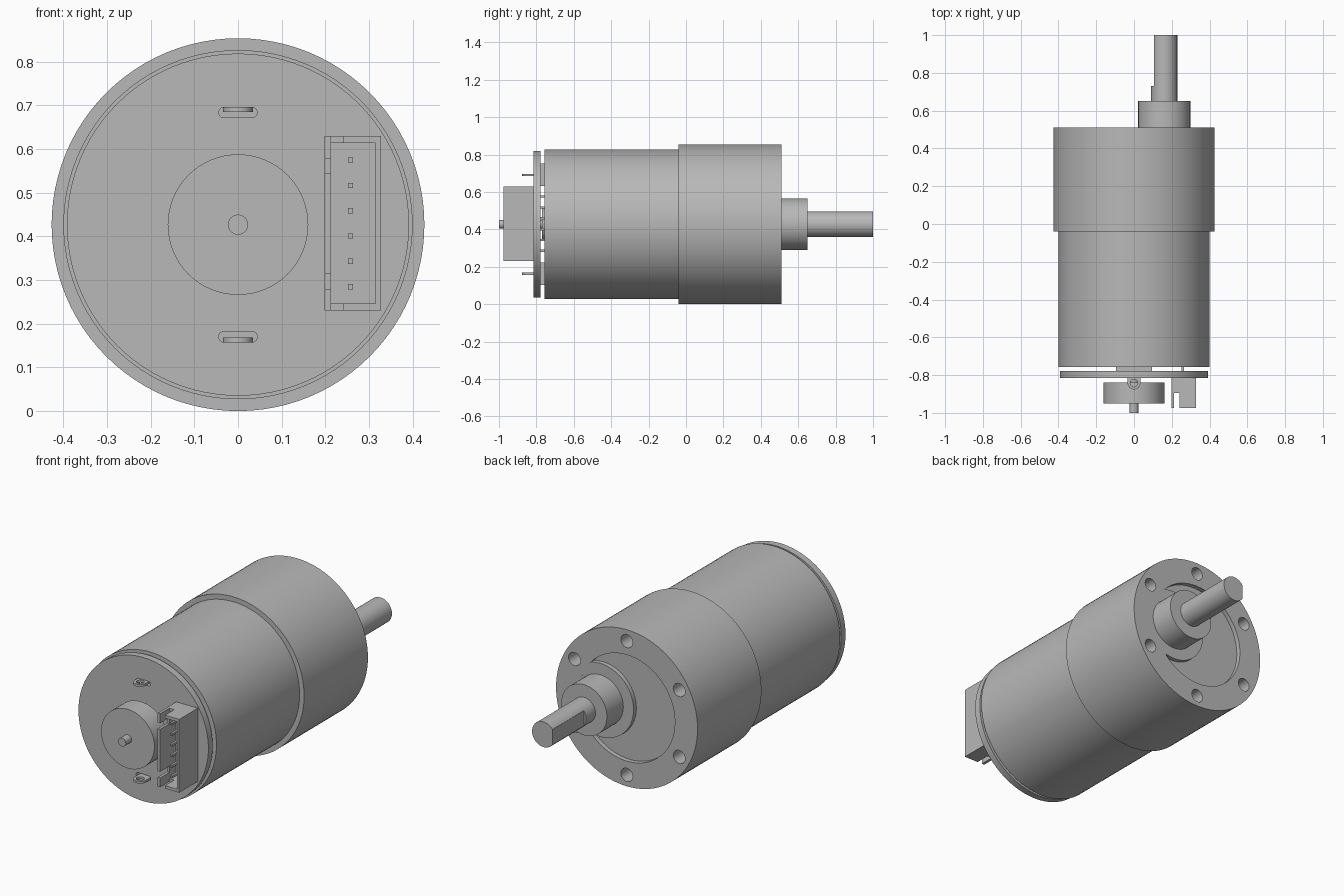
import bpy
import math

if "Cube" in bpy.data.objects:
    bpy.data.objects.remove(bpy.data.objects["Cube"], do_unlink=True)

AXIS = 0.427   # height of the main axis
OUT_X = 0.16   # sideways offset of the output shaft

grey = bpy.data.materials.new("plain_grey")
grey.use_nodes = True
grey.diffuse_color = (0.48, 0.48, 0.48, 1)
grey.node_tree.nodes["Principled BSDF"].inputs["Base Color"].default_value = (0.48, 0.48, 0.48, 1)


def finish(obj, name):
    obj.name = name
    obj.data.name = name
    obj.data.materials.clear()
    obj.data.materials.append(grey)
    return obj


def select(obj):
    bpy.ops.object.select_all(action='DESELECT')
    obj.select_set(True)
    bpy.context.view_layer.objects.active = obj


def cyl(name, r, y0, y1, x=0.0, z=AXIS, seg=64):
    """Cylinder lying along y."""
    bpy.ops.mesh.primitive_cylinder_add(vertices=seg, radius=r, depth=y1 - y0,
                                        location=(x, (y0 + y1) / 2, z),
                                        rotation=(math.pi / 2, 0, 0))
    return finish(bpy.context.object, name)


def box(name, xs, ys, zs):
    """Box from its extents on each axis."""
    bpy.ops.mesh.primitive_cube_add(size=1, location=[sum(p) / 2 for p in (xs, ys, zs)])
    obj = bpy.context.object
    obj.scale = [p[1] - p[0] for p in (xs, ys, zs)]
    bpy.ops.object.transform_apply(location=False, rotation=False, scale=True)
    return finish(obj, name)


def combine(obj, tool, operation='DIFFERENCE'):
    """Apply a boolean and remove the tool."""
    tool.hide_render = True
    select(obj)
    mod = obj.modifiers.new("boolean", 'BOOLEAN')
    mod.operation = operation
    mod.solver = 'EXACT'
    mod.object = tool
    bpy.ops.object.modifier_apply(modifier=mod.name)
    bpy.data.objects.remove(tool, do_unlink=True)


def smooth(obj):
    select(obj)
    bpy.ops.object.shade_smooth_by_angle(angle=math.radians(30))


# Gearbox with round recess and six screw holes
gearbox = cyl("gearbox", 0.427, -0.04, 0.51, seg=96)
combine(gearbox, cyl("cutter", 0.29, 0.485, 0.6))
for i in range(6):
    a = math.radians(30 + 60 * i)
    combine(gearbox, cyl("cutter", 0.036, 0.39, 0.6, 0.365 * math.cos(a),
                         AXIS + 0.365 * math.sin(a), 24))
smooth(gearbox)

# Output side: pad, boss and flat-sided shaft
smooth(cyl("boss_pad", 0.2, 0.45, 0.509, OUT_X))
smooth(cyl("output_boss", 0.138, 0.48, 0.65, OUT_X))
shaft = cyl("output_shaft", 0.069, 0.6, 1.0, OUT_X, seg=48)
combine(shaft, box("cutter", (0, 0.105), (0.73, 1.1), (0.2, 0.7)))
smooth(shaft)

# Motor can and rear bearing
smooth(cyl("motor_can", 0.4, -0.757, -0.03, seg=96))
smooth(cyl("rear_bearing", 0.09, -0.77, -0.75))

# Circuit board, sensor magnet and rear shaft
board = cyl("circuit_board", 0.392, -0.815, -0.778, seg=96)
smooth(cyl("sensor_magnet", 0.161, -0.95, -0.838))
smooth(cyl("rear_shaft", 0.023, -1.0, -0.75, seg=32))

# Terminals with insulators and board slots, above and below the axis
for side, label in ((1, "upper"), (-1, "lower")):
    slot_z = AXIS + side * 0.257
    tab_z = AXIS + side * 0.264
    combine(board, box("cutter", (-0.032, 0.032), (-0.9, -0.7), (slot_z - 0.012, slot_z + 0.012)))
    for x in (-0.032, 0.032):
        combine(board, cyl("cutter", 0.0121, -0.9, -0.7, x, slot_z, 16))
    box(label + "_insulator", (-0.095, 0.095), (-0.778, -0.75),
        (AXIS + side * 0.264 - 0.06, AXIS + side * 0.264 + 0.06))
    tab = box(label + "_terminal", (-0.034, 0.034), (-0.842, -0.76), (tab_z - 0.006, tab_z + 0.006))
    for r, h, op in ((0.034, 0.012, 'UNION'), (0.02, 0.1, 'DIFFERENCE')):
        bpy.ops.mesh.primitive_cylinder_add(vertices=32, radius=r, depth=h,
                                            location=(0, -0.842, tab_z))
        combine(tab, bpy.context.object, op)
    smooth(tab)
smooth(board)

# Connector housing: open shell with notched end walls and inner wall
housing = box("connector_housing", (0.198, 0.328), (-0.975, -0.815), (0.23, 0.63))
combine(housing, box("cutter", (0.213, 0.315), (-1.1, -0.84), (0.246, 0.614)))
combine(housing, box("cutter", (0.213, 0.242), (-1.1, -0.895), (0.1, 0.8)))
for z in (0.297, 0.562):
    combine(housing, box("cutter", (0.1, 0.22), (-1.1, -0.895), (z - 0.017, z + 0.017)))

# Connector pins running through the board
for i in range(6):
    z = 0.285 + i * 0.058
    box("connector_pin_%d" % (i + 1), (0.252, 0.264), (-0.945, -0.757), (z - 0.006, z + 0.006))
